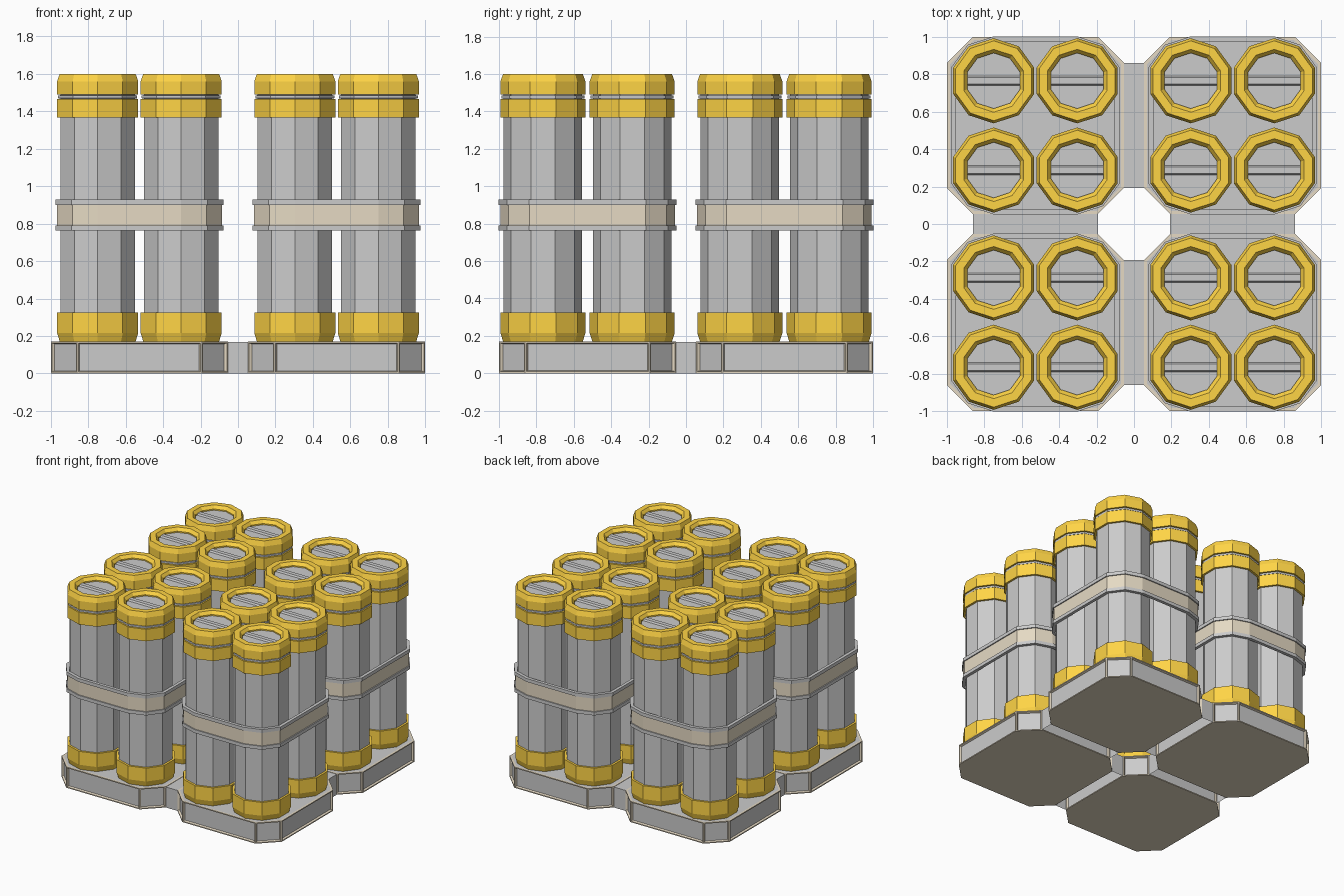
import bpy, math

if "Cube" in bpy.data.objects:
    bpy.data.objects.remove(bpy.data.objects["Cube"])

SIDES = 10
CX, PLATE = 0.5265, 0.4735      # cluster centre and plate half width
DX, DY = 0.223, 0.2385          # canister offset inside a cluster
CHAMFER, TOP = 0.14, 0.171


def material(name, rgb):
    m = bpy.data.materials.new(name)
    m.diffuse_color = (*rgb, 1)
    m.use_nodes = True
    m.node_tree.nodes["Principled BSDF"].inputs["Base Color"].default_value = m.diffuse_color
    return m


orange = material("orange_paint", (1.0, 0.66, 0.06))
tan = material("tan_paint", (0.79, 0.70, 0.55))


def decagon(r):
    a = [math.radians(90 + 36 * k) for k in range(SIDES)]
    return [(r * math.cos(t), r * math.sin(t)) for t in a]


def strap_outline(r):
    # outline hugging four decagons
    pts = []
    for x, y in decagon(r):
        s = 1 if y > 0 else -1
        if abs(x) < 1e-6:
            pts += [(s * DX, y + s * DY), (-s * DX, y + s * DY)]
        else:
            pts.append((x + math.copysign(DX, x), y + s * DY))
    return pts


def octagon(h):
    c = h - CHAMFER * (h / PLATE)
    return [(h, -c), (h, c), (c, h), (-c, h), (-h, c), (-h, -c), (-c, -h), (c, -h)]


def loft(name, outline, profile, closed=False, caps=False):
    # sweep an outline through (radius, height) steps, bottom to top outside
    verts, faces = [], []
    for r, z in profile:
        verts += [(x, y, z) for x, y in outline(r)]
    n, m = len(outline(1)), len(profile)
    for i in range(m if closed else m - 1):
        j = (i + 1) % m
        for k in range(n):
            l = (k + 1) % n
            faces.append((i * n + k, i * n + l, j * n + l, j * n + k))
    if caps:
        faces += [tuple(reversed(range(n))), tuple(range((m - 1) * n, m * n))]
    me = bpy.data.meshes.new(name)
    me.from_pydata(verts, [], faces)
    return me


def place(name, me, mat, spots):
    if mat and not me.materials:
        me.materials.append(mat)
    for i, (x, y) in enumerate(spots):
        ob = bpy.data.objects.new(f"{name}_{i + 1}", me)
        ob.location = (x, y, 0)
        bpy.context.collection.objects.link(ob)


signs = [(sx, sy) for sx in (-1, 1) for sy in (-1, 1)]
clusters = [(sx * CX, sy * CX) for sx, sy in signs]
cans = [(cx + sx * DX, cy + sy * DY) for cx, cy in clusters for sx, sy in signs]

# Canister bodies with the grey collar in the cap groove
place("canister_body", loft("canister_body", decagon, [
    (0.21, TOP), (0.21, 1.468), (0.222, 1.47), (0.222, 1.484), (0.21, 1.486), (0.21, 1.50)]),
    None, cans)

# Orange foot, neck band and top rim
place("canister_foot", loft("canister_foot", decagon, [
    (0.213, TOP), (0.2275, 0.215), (0.2275, 0.325), (0.205, 0.325), (0.205, TOP)], closed=True),
    orange, cans)
place("canister_neck_band", loft("canister_neck_band", decagon, [
    (0.205, 1.367), (0.2275, 1.367), (0.2275, 1.465), (0.205, 1.465)], closed=True), orange, cans)
place("canister_rim", loft("canister_rim", decagon, [
    (0.205, 1.49), (0.2275, 1.49), (0.2275, 1.56), (0.213, 1.6), (0.168, 1.6),
    (0.148, 1.575), (0.148, 1.49)], closed=True), orange, cans)

# Recessed lid with a low bar across it
place("canister_lid", loft("canister_lid", decagon, [(0.16, 1.53), (0.16, 1.565)], caps=True),
      None, cans)


def bar_outline(w):
    return [(-0.14, -w), (0.14, -w), (0.14, w), (-0.14, w)]


place("lid_bar", loft("lid_bar", bar_outline, [(0.025, 1.56), (0.025, 1.565), (0.017, 1.578)],
                      caps=True), None, cans)

# Strap around each group of four, with grey ledges
place("strap", loft("strap", strap_outline, [
    (0.211, 0.78), (0.228, 0.78), (0.228, 0.91), (0.211, 0.91)], closed=True), tan, clusters)
for name, z in (("strap_lower_ledge", 0.762), ("strap_upper_ledge", 0.90)):
    place(name, loft(name, strap_outline, [
        (0.211, z), (0.237, z), (0.237, z + 0.028), (0.211, z + 0.028)], closed=True),
        None, clusters)

# Tan base plates with recessed grey side panels and a grey deck
import bmesh
plate = loft("base_plate", octagon, [(PLATE, 0), (PLATE, TOP)], caps=True)
plate.materials.append(tan)
plate.materials.append(None)
bm = bmesh.new()
bm.from_mesh(plate)
bm.normal_update()
sides = [f for f in bm.faces if abs(f.normal.z) < 0.5]
deck = [f for f in bm.faces if f.normal.z > 0.5]
bmesh.ops.inset_individual(bm, faces=sides, thickness=0.012, depth=0)
bmesh.ops.inset_individual(bm, faces=sides, thickness=0.008, depth=-0.015)
bmesh.ops.inset_individual(bm, faces=deck, thickness=0.018, depth=0)
for f in sides + deck:
    f.material_index = 1
bm.to_mesh(plate)
bm.free()
place("base_plate", plate, tan, clusters)

# Open-bottomed bridges between neighbouring plates
g = CX - PLATE
h = PLATE - CHAMFER
for name, hx, hy, spots in (("bridge_x", g, h, [(0, -CX), (0, CX)]),
                            ("bridge_y", h, g, [(-CX, 0), (CX, 0)])):
    z = TOP - 0.003
    v = [(sx * hx, sy * hy, k) for k in (0, z) for sx, sy in ((-1, -1), (1, -1), (1, 1), (-1, 1))]
    ends = [(0, 1, 5, 4), (2, 3, 7, 6)] if hx < hy else [(1, 2, 6, 5), (3, 0, 4, 7)]
    me = bpy.data.meshes.new(name)
    me.from_pydata(v, [], [(4, 5, 6, 7)] + ends)
    place(name, me, None, spots)
